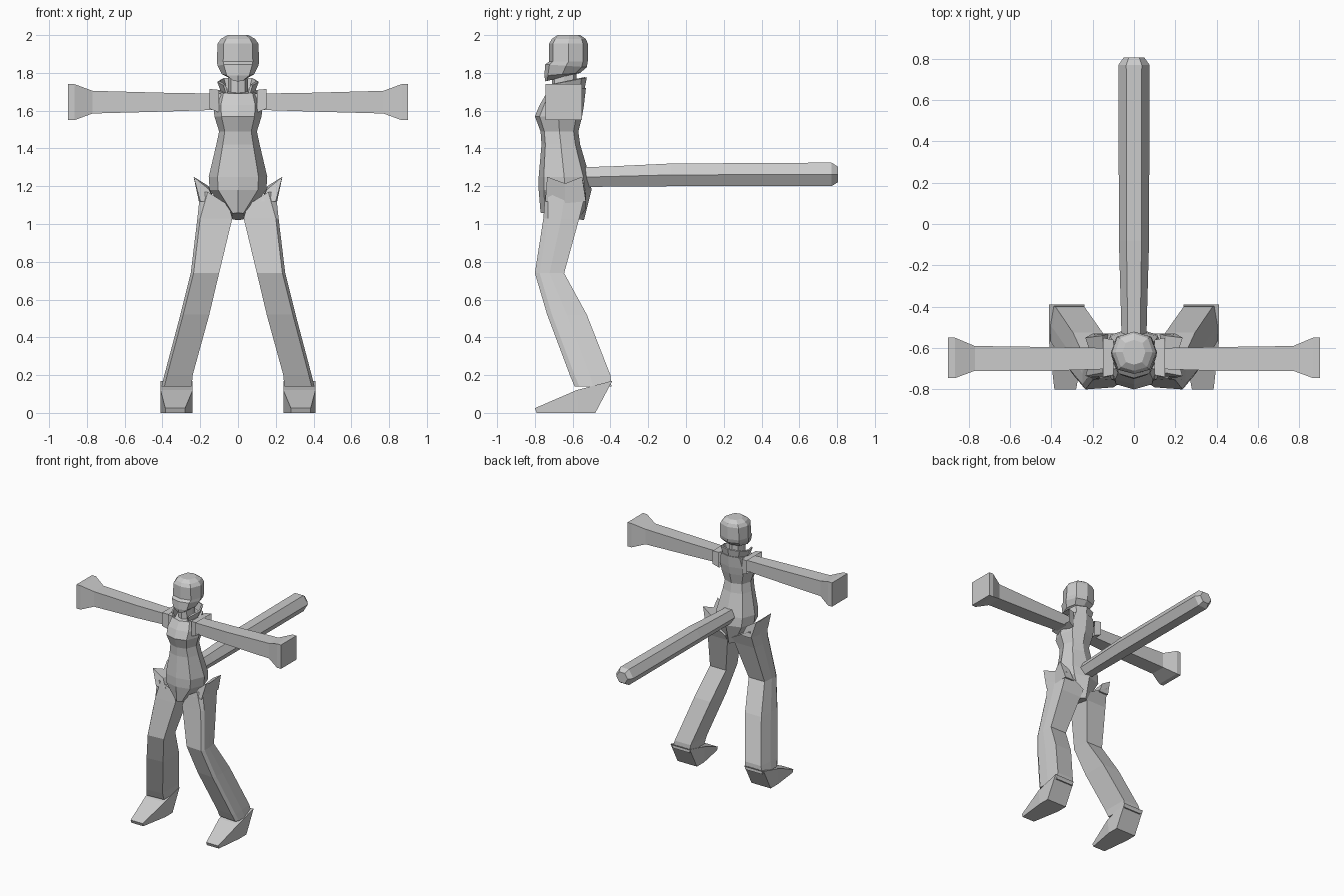
import bpy, bmesh
from mathutils import Vector

cube = bpy.data.objects.get("Cube")
if cube:
    bpy.data.objects.remove(cube, do_unlink=True)

grey = bpy.data.materials.new("plain grey")
grey.use_nodes = True
COLOUR = (0.6, 0.6, 0.6, 1)
grey.diffuse_color = COLOUR
grey.node_tree.nodes["Principled BSDF"].inputs["Base Color"].default_value = COLOUR


def loft(name, rings, caps=(True, True), flip=False):
    """Skin a list of equal-sized rings with flat quads; flip mirrors in x."""
    bm = bmesh.new()
    s = -1 if flip else 1
    loops = [[bm.verts.new((s * p[0], p[1], p[2])) for p in r] for r in rings]
    n = len(loops[0])
    for a, b in zip(loops, loops[1:]):
        for i in range(n):
            j = (i + 1) % n
            bm.faces.new((a[i], a[j], b[j], b[i]))
    if caps[0]:
        bm.faces.new(loops[0][::-1])
    if caps[1]:
        bm.faces.new(loops[-1])
    bmesh.ops.recalc_face_normals(bm, faces=bm.faces)
    mesh = bpy.data.meshes.new(name)
    bm.to_mesh(mesh)
    bm.free()
    mesh.materials.append(grey)
    obj = bpy.data.objects.new(name, mesh)
    bpy.context.collection.objects.link(obj)
    return obj


def pair(name, rings, caps=(True, True)):
    for side, flip in (("left", False), ("right", True)):
        loft(f"{side}_{name}", rings, caps, flip)


OCT = [(0, -1), (.7, -.8), (1, 0), (.75, .75), (0, 1), (-.75, .75), (-1, 0), (-.7, -.8)]


def body_ring(w, front, back, z_front, z_back=None):
    """Eight-sided section of half width w, tilted between front and back."""
    z_back = z_front if z_back is None else z_back
    mid, d, zm, dz = (front + back) / 2, (back - front) / 2, (z_front + z_back) / 2, (z_back - z_front) / 2
    return [(w * u, mid + d * v, zm + dz * v) for u, v in OCT]


def box_ring(x, y0, y1, z0, z1):
    return [(x, y0, z0), (x, y1, z0), (x, y1, z1), (x, y0, z1)]


# Torso, from crotch to shoulders
loft("torso", [
    body_ring(.04, -.77, -.54, 1.06, 1.02),
    body_ring(.15, -.78, -.50, 1.18),
    body_ring(.155, -.78, -.51, 1.25),
    body_ring(.115, -.765, -.56, 1.42),
    body_ring(.10, -.77, -.57, 1.49),
    body_ring(.125, -.80, -.55, 1.57),
    body_ring(.13, -.775, -.54, 1.63),
    body_ring(.11, -.74, -.53, 1.69, 1.72)])

# Neck and raised collar
loft("neck", [body_ring(.055, -.71, -.58, 1.66), body_ring(.05, -.71, -.58, 1.82)])
collar = loft("collar", [body_ring(.085, -.735, -.54, 1.67, 1.70),
                         body_ring(.11, -.75, -.525, 1.73, 1.775)], (False, False))
# Open the collar at the throat
bm = bmesh.new()
bm.from_mesh(collar.data)
throat = [f for f in bm.faces if f.calc_center_median().y < -.70]
bmesh.ops.delete(bm, geom=throat, context="FACES")
bm.to_mesh(collar.data)
bm.free()
rim = collar.modifiers.new("thickness", "SOLIDIFY")
rim.thickness = .012

# Head with jaw and brow
loft("head", [
    body_ring(.035, -.745, -.64, 1.755, 1.78),
    body_ring(.085, -.75, -.56, 1.785, 1.80),
    body_ring(.108, -.745, -.525, 1.845, 1.83),
    body_ring(.112, -.725, -.52, 1.86),
    body_ring(.108, -.725, -.52, 1.955),
    body_ring(.09, -.71, -.53, 1.98),
    body_ring(.055, -.68, -.56, 2.0)])

# Arms ending in flared square cuffs
pair("arm", [
    box_ring(.09, -.70, -.60, 1.605, 1.69),
    box_ring(.40, -.71, -.595, 1.595, 1.695),
    box_ring(.77, -.71, -.59, 1.585, 1.705),
    box_ring(.865, -.745, -.55, 1.55, 1.74),
    box_ring(.90, -.745, -.55, 1.55, 1.74),
    box_ring(.90, -.71, -.595, 1.59, 1.70)])
pair("shoulder_cuff", [
    box_ring(.10, -.73, -.56, 1.59, 1.71),
    box_ring(.15, -.74, -.55, 1.61, 1.715)], (False, False))


def leg_ring(x0, x1, front, back, z):
    """Six-sided leg section with a ridge along the outer side."""
    mid = (front + back) / 2
    return [(x0, front + .01, z), (x1 - .015, front, z), (x1, front + .025, z),
            (x1, mid, z), (x1 - .01, back, z), (x0, back, z)]


# Legs
thigh_top = [(.05, -.72, 1.10), (.16, -.745, 1.17), (.20, -.73, 1.17),
             (.20, -.64, 1.17), (.19, -.53, 1.17), (.03, -.53, 1.08)]
pair("leg", [
    thigh_top,
    leg_ring(.03, .215, -.755, -.565, 1.03),
    leg_ring(.10, .25, -.80, -.645, .74),
    leg_ring(.152, .305, -.735, -.525, .52),
    leg_ring(.24, .39, -.615, -.40, .20),
    leg_ring(.245, .405, -.59, -.395, .14)])

# Hip flares with two raised points
foot_of_flare = [(.12, -.74, 1.12), (.20, -.745, 1.12), (.205, -.64, 1.11),
                 (.20, -.53, 1.12), (.12, -.53, 1.12), (.12, -.64, 1.12)]
top_of_flare = [(.155, -.72, 1.185), (.235, -.735, 1.25), (.205, -.64, 1.215),
                (.235, -.55, 1.25), (.155, -.54, 1.20), (.15, -.64, 1.18)]
pair("hip_flare", [foot_of_flare, top_of_flare])

# Wedge feet: profile from heel to toe, given as y, bottom, top, inner and outer x
pair("foot", [[(a, y0, z0), (b, y0, z0), (b, y1, z1), (a, y1, z1)]
              for a, b, y0, z0, y1, z1 in (
                  (.24, .41, -.48, 0, -.39, .17),
                  (.24, .41, -.57, 0, -.58, .12),
                  (.28, .385, -.79, 0, -.80, .025))])


def tail_ring(y, w, z0, z1):
    zm = (z0 + z1) / 2
    return [(-w, y, zm), (-w / 2, y, z0), (w / 2, y, z0),
            (w, y, zm), (w / 2, y, z1), (-w / 2, y, z1)]


# Long six-sided tail with a bevelled tip
loft("tail", [
    tail_ring(-.56, .06, 1.195, 1.30),
    tail_ring(-.40, .064, 1.198, 1.305),
    tail_ring(-.08, .073, 1.20, 1.32),
    tail_ring(.77, .075, 1.20, 1.325),
    tail_ring(.805, .05, 1.222, 1.303)])
